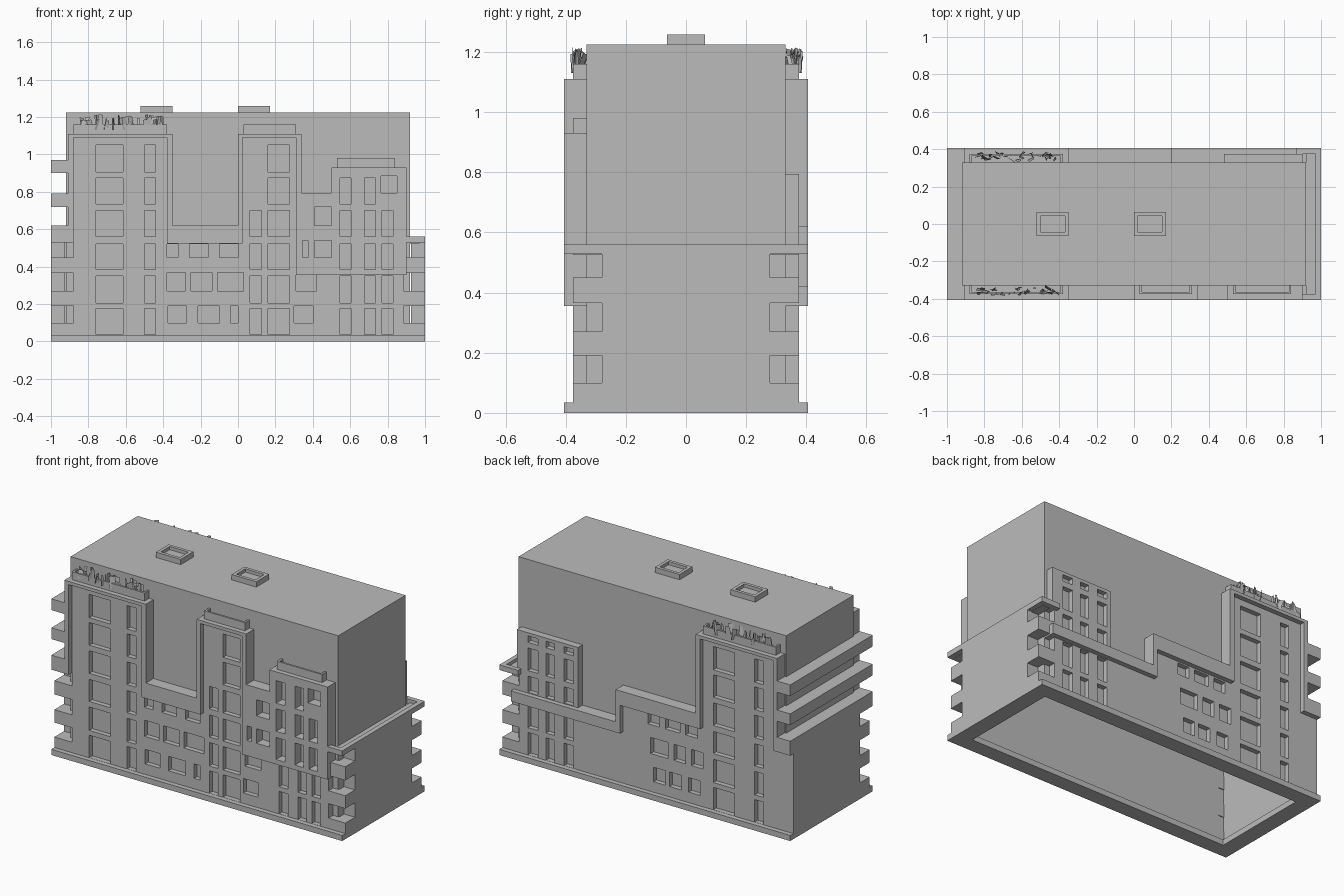
import bpy, bmesh, random
from mathutils import Vector, Matrix

if "Cube" in bpy.data.objects:
    bpy.data.objects.remove(bpy.data.objects["Cube"])

random.seed(4)
gray = bpy.data.materials.new("plain_gray")
gray.diffuse_color = (0.5, 0.5, 0.5, 1)
gray.use_nodes = True
gray.node_tree.nodes["Principled BSDF"].inputs["Base Color"].default_value = gray.diffuse_color


def finish(name, bm):
    bmesh.ops.recalc_face_normals(bm, faces=bm.faces)
    me = bpy.data.meshes.new(name)
    bm.to_mesh(me)
    bm.free()
    me.materials.append(gray)
    ob = bpy.data.objects.new(name, me)
    bpy.context.collection.objects.link(ob)
    return ob


def add_box(bm, x0, x1, y0, y1, z0, z1):
    m = Matrix.Translation(((x0 + x1) / 2, (y0 + y1) / 2, (z0 + z1) / 2))
    m = m @ Matrix.Diagonal((x1 - x0, y1 - y0, z1 - z0, 1))
    return bmesh.ops.create_cube(bm, size=1, matrix=m)


def boxes(name, *dims):
    bm = bmesh.new()
    for d in dims:
        add_box(bm, *d)
    return finish(name, bm)


def slab(name, profile, y0, y1):
    """Extrude an x-z outline along y."""
    bm = bmesh.new()
    f = bm.faces.new([bm.verts.new((x, y0, z)) for x, z in profile])
    ext = bmesh.ops.extrude_face_region(bm, geom=[f])
    vs = [v for v in ext["geom"] if isinstance(v, bmesh.types.BMVert)]
    bmesh.ops.translate(bm, verts=vs, vec=(0, y1 - y0, 0))
    return finish(name, bm)


def cut(ob, dims):
    cutter = boxes("cutter", *dims)
    cutter.hide_render = True
    mod = ob.modifiers.new("openings", "BOOLEAN")
    mod.operation = "DIFFERENCE"
    mod.solver = "EXACT"
    mod.use_self = True
    mod.object = cutter
    bpy.context.view_layer.objects.active = ob
    bpy.ops.object.modifier_apply(modifier=mod.name)
    bpy.data.objects.remove(cutter)


# Main block, open underneath
bm = bmesh.new()
add_box(bm, -0.92, 0.92, -0.33, 0.33, 0.0, 1.225)
bm.faces.ensure_lookup_table()
low = min(bm.faces, key=lambda f: f.calc_center_median().z)
bmesh.ops.delete(bm, geom=[low], context="FACES_ONLY")
finish("main_block", bm)

# Base plinth ring
boxes("base_plinth",
      (-1, 1, -0.405, -0.31, 0, 0.035), (-1, 1, 0.31, 0.405, 0, 0.035),
      (-1, -0.9, -0.31, 0.31, 0, 0.035), (0.9, 1, -0.31, 0.31, 0, 0.035))

# Facade walls
front_wall = slab("front_wall", [
    (-1, .02), (1, .02), (1, .53), (.87, .53), (.87, .9), (.5, .9), (.5, .78), (.32, .78),
    (.32, 1.1), (.015, 1.1), (.015, .54), (-.37, .54), (-.37, 1.1), (-.89, 1.1),
    (-.89, .53), (-1, .53)], -.375, -.325)
back_wall = slab("back_wall", [
    (-1, .02), (1, .02), (1, .53), (.9, .53), (.9, .795), (.48, .795), (.48, .4), (.19, .4),
    (.19, .54), (-.37, .54), (-.37, 1.1), (-.89, 1.1), (-.89, .53), (-1, .53)], .325, .375)
right_wall = boxes("right_wall", (.925, 1, -.325, .325, .02, .535))
left_wall = boxes("left_wall", (-1, -.925, -.325, .325, .02, .535))

# Raised frames around the towers and terraces
front_trim = slab("front_trim", [
    (-.91, .53), (-.91, 1.11), (-.35, 1.11), (-.35, .62), (0, .62), (0, 1.11), (.34, 1.11),
    (.34, .795), (.5, .795), (.5, .93), (.9, .93), (.9, .355), (.31, .355), (.31, 1.09),
    (.025, 1.09), (.025, .525), (-.38, .525), (-.38, 1.09), (-.88, 1.09), (-.88, .53)],
    -.405, -.328)
slab("back_trim", [
    (-.91, .53), (-.91, 1.11), (-.35, 1.11), (-.35, .62), (.2, .62), (.2, .42), (.92, .42),
    (.92, .355), (.17, .355), (.17, .53), (-.38, .53), (-.38, 1.09), (-.88, 1.09),
    (-.88, .53)], .328, .405)

# Window openings as (x0, x1, z0, z1)
rows = [(.036, .175), (.205, .35), (.385, .522), (.56, .70), (.735, .875), (.905, 1.05)]
small = [(.1, .19), (.27, .37), (.45, .521)]


def columns(cols, which):
    return [(a, b, *rows[i]) for a, b in cols for i in which]


front = columns([(-.76, -.615), (-.5, -.44), (.16, .275)], range(6))
front += columns([(.065, .125)], range(4))
front += columns([(.545, .605), (.675, .735)], range(5))
front += columns([(.77, .83)], range(4)) + [(.765, .85, .795, .885)]
for cols, (z0, z1) in zip([[(-.375, -.275), (-.215, -.1), (-.04, 0), (.3, .4)],
                           [(-.38, -.28), (-.25, -.14), (-.11, .03), (.31, .42)],
                           [(-.38, -.32), (-.26, -.16), (-.1, 0)]], small):
    front += [(a, b, z0, z1) for a, b in cols]
front += [(.345, .375, .45, .54), (.41, .5, .45, .54), (.41, .5, .62, .72)]

back = columns([(-.595, -.45), (-.795, -.735)], range(6))
back += columns([(.51, .575), (.64, .70), (.755, .825)], [0, 1, 3])
back += [(a, b, .425, .525) for a, b in [(.51, .575), (.64, .70), (.755, .825)]]
back += [(a, b, .735, .775) for a, b in [(.51, .575), (.64, .70), (.755, .825)]]
for cols, (z0, z1) in zip([[(-.12, -.04), (-.23, -.15), (-.36, -.28)],
                           [(-.14, -.02), (-.26, -.18), (-.38, -.30)],
                           [(-.08, .0), (-.22, -.12), (-.34, -.26)]], small):
    back += [(a, b, z0, z1) for a, b in cols]

cut(front_wall, [(a, b, -.5, -.345, c, d) for a, b, c, d in front])
cut(front_trim, [(a, b, -.5, -.3, c, d) for a, b, c, d in front if a > .32 and c > .38])
cut(back_wall, [(a, b, .345, .5, c, d) for a, b, c, d in back])

# Open corner notches, all corners except back left
corner_z = [(.1, .19), (.27, .365), (.45, .5295)]
fr = [(.885, 1.1, -.5, -.28, a, b) for a, b in corner_z]
br = [(.885, 1.1, .28, .5, a, b) for a, b in corner_z]
fl = [(-1.1, -.88, -.5, -.28, a, b) for a, b in corner_z]
cut(front_wall, fr + fl)
cut(back_wall, br)
cut(right_wall, fr + br)
cut(left_wall, fl)

# Balcony bands on the left side
boxes("left_bands", *[(-1, -.905, -.405, .405, a, b)
                      for a, b in [(.53, .62), (.72, .79), (.90, .97)]])

# Rim around the right terrace
boxes("terrace_rim", (.97, 1, -.405, .405, .528, .56),
      (.87, .97, -.405, -.375, .528, .56), (.87, .97, .375, .405, .528, .56),
      (.92, .97, -.375, .375, .525, .54))


# Thin parapets above the towers
def parapet(name, x0, x1, z0, z1, s):
    def yy(a, b):
        return (min(a * s, b * s), max(a * s, b * s))
    boxes(name, (x0, x1, *yy(.363, .375), z0, z1),
          (x0, x0 + .012, *yy(.328, .363), z0, z1), (x1 - .012, x1, *yy(.328, .363), z0, z1))


parapet("front_left_parapet", -.88, -.38, 1.105, 1.16, -1)
parapet("front_middle_parapet", .03, .31, 1.105, 1.16, -1)
parapet("front_right_parapet", .53, .84, .925, .98, -1)
parapet("back_left_parapet", -.88, -.38, 1.105, 1.16, 1)

# Roof hatches with sunken tops
for i, x in enumerate((-.435, .085)):
    hatch = boxes(f"roof_hatch_{i + 1}", (x - .085, x + .085, -.063, .063, 1.22, 1.258))
    cut(hatch, [(x - .065, x + .065, -.043, .043, 1.238, 1.3)])

# Crumpled roof planting on the left towers
for name, s in (("front_plants", -1), ("back_plants", 1)):
    bm = bmesh.new()
    for i in range(36):
        c = Vector((random.uniform(-.85, -.4), s * random.uniform(.345, .375), 1.13))
        w = Vector((random.uniform(-.02, .02), random.uniform(-.012, .012), 0))
        lean = Vector((random.uniform(-.015, .015), random.uniform(-.012, .012),
                       random.uniform(.05, .085)))
        pts = [c - w, c + w, c + w + lean, c - w * .6 + lean * .95]
        bm.faces.new([bm.verts.new(p) for p in pts])
    finish(name, bm)
